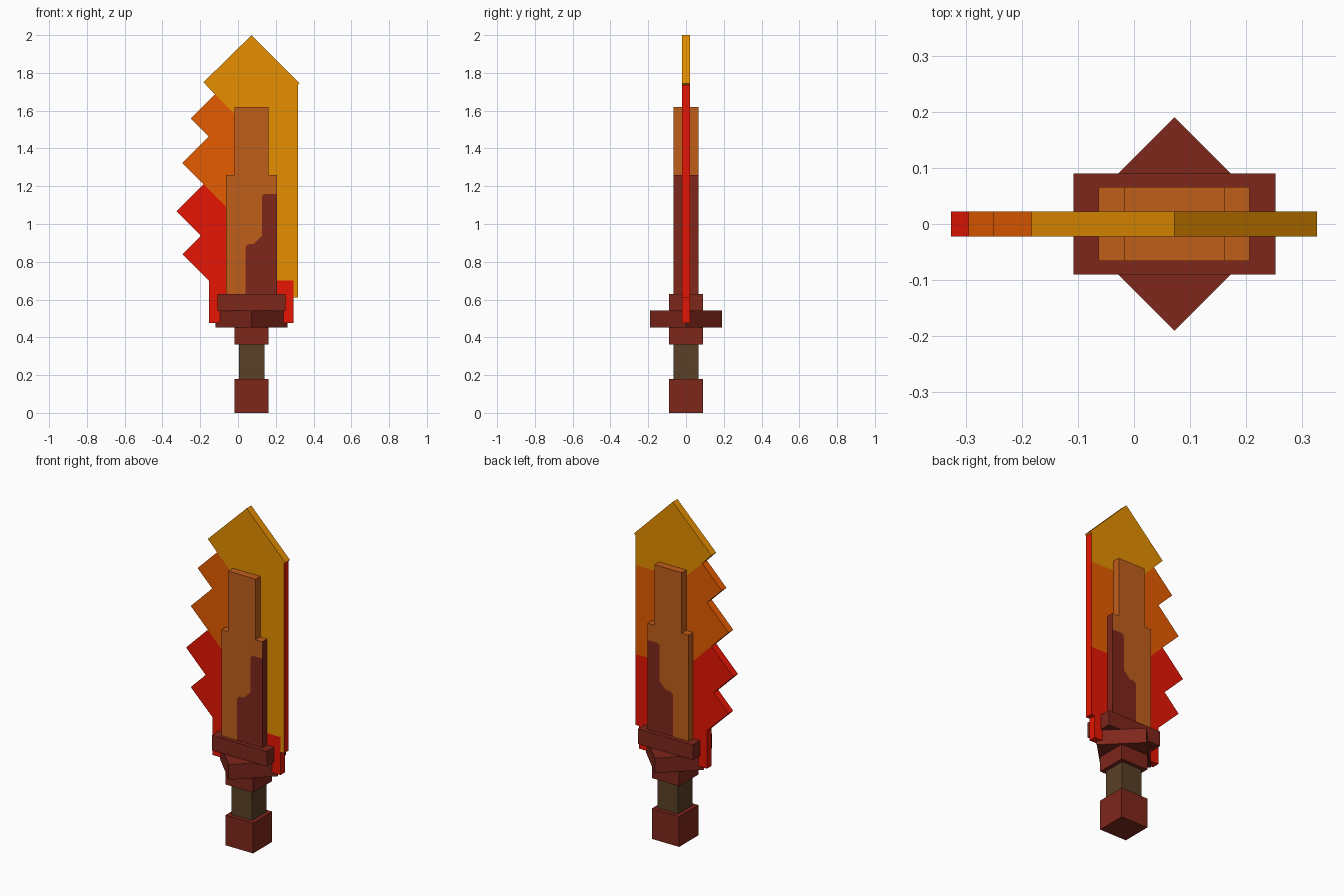
import bpy, bmesh
from mathutils import Vector

if "Cube" in bpy.data.objects:
    bpy.data.objects.remove(bpy.data.objects["Cube"])


def material(name, rgb):
    m = bpy.data.materials.new(name)
    m.diffuse_color = (*rgb, 1)
    m.use_nodes = True
    m.node_tree.nodes["Principled BSDF"].inputs["Base Color"].default_value = m.diffuse_color
    return m


GOLD = material("gold", (0.79, 0.275, 0.0))
ORANGE = material("orange", (0.79, 0.107, 0.0))
RED = material("red", (0.79, 0.008, 0.001))
BROWN = material("copper_brown", (0.527, 0.112, 0.011))
MAROON = material("maroon", (0.209, 0.020, 0.011))
OLIVE = material("olive_brown", (0.098, 0.051, 0.019))
CX = 0.072  # centre line of the hilt


def finish(name, bm, mats):
    me = bpy.data.meshes.new(name)
    bm.to_mesh(me)
    bm.free()
    for m in mats:
        me.materials.append(m)
    ob = bpy.data.objects.new(name, me)
    bpy.context.collection.objects.link(ob)
    return ob


def prism(name, outline, half, mats, cuts=(), rule=None):
    """Extrude an x-z outline along y, cut it along a*x + b*z = c, colour faces by rule."""
    bm = bmesh.new()
    face = bm.faces.new([bm.verts.new((x, -half, z)) for x, z in outline])
    ext = bmesh.ops.extrude_face_region(bm, geom=[face])["geom"]
    bmesh.ops.translate(bm, vec=(0, 2 * half, 0),
                        verts=[v for v in ext if isinstance(v, bmesh.types.BMVert)])
    bmesh.ops.recalc_face_normals(bm, faces=bm.faces[:])
    bmesh.ops.triangulate(bm, faces=bm.faces[:])
    for a, b, c in cuts:
        n = Vector((a, 0, b))
        bmesh.ops.bisect_plane(bm, geom=bm.verts[:] + bm.edges[:] + bm.faces[:],
                               plane_co=n * c / n.length_squared, plane_no=n, dist=1e-5)
    if rule:
        bm.normal_update()
        for f in bm.faces:
            p = f.calc_center_median()
            f.material_index = rule(p.x, p.z, f.normal)
    bmesh.ops.dissolve_limit(bm, angle_limit=0.01, verts=bm.verts[:],
                             edges=bm.edges[:], delimit={'MATERIAL'})
    return finish(name, bm, mats)


def box(name, half_x, half_y, z0, z1, mat):
    x0, x1 = CX - half_x, CX + half_x
    return prism(name, [(x0, z0), (x1, z0), (x1, z1), (x0, z1)], half_y, [mat])


# Saw-toothed blade with three colour bands
blade_outline = [(CX, 2.0), (0.326, 1.745), (0.318, 1.737), (0.318, 0.61), (0.295, 0.61),
                 (0.295, 0.475), (-0.153, 0.475), (-0.153, 0.70), (-0.295, 0.84),
                 (-0.197, 0.938), (-0.326, 1.067), (-0.183, 1.21), (-0.295, 1.322),
                 (-0.154, 1.463), (-0.25, 1.559), (-0.122, 1.687), (-0.183, 1.75)]


def blade_colour(x, z, n):
    if n.x > 0.9:                                   # straight cutting edge
        return 2
    if n.y < -0.9 and x > 0 and (z > 0.70 or x > 0.295):
        return 0                                    # gold front strip
    if z > 1.56 and x + z > 1.565:
        return 0
    return 1 if z > 1.03 and x + z > 1.027 else 2


prism("blade", blade_outline, 0.022, [GOLD, ORANGE, RED],
      [(1, 1, 1.565), (1, 1, 1.027), (0, 1, 1.56), (0, 1, 1.03), (0, 1, 0.70),
       (1, 0, 0), (1, 0, 0.295)], blade_colour)

# Stepped central spine with a darker lower patch
spine_outline = [(-0.063, 0.60), (0.206, 0.60), (0.206, 1.26), (0.162, 1.26),
                 (0.162, 1.62), (-0.018, 1.62), (-0.018, 1.26), (-0.063, 1.26)]


def spine_colour(x, z, n):
    if n.x > 0.9:
        return 1 if z < 1.26 else 0
    if z > 1.16 or x < 0.04 or x - z < -1.02:
        return 0
    if x > 0.127 or x - z > -0.81:
        return 1
    return 1 if z < 0.895 and x - z > -0.84 else 0


prism("spine", spine_outline, 0.066, [BROWN, MAROON],
      [(1, 0, 0.04), (1, 0, 0.127), (0, 1, 0.895), (0, 1, 1.16), (0, 1, 1.26),
       (1, -1, -0.81), (1, -1, -0.84), (1, -1, -1.02)], spine_colour)

# Hilt
box("guard_bar", 0.18, 0.09, 0.54, 0.63, MAROON)
box("collar", 0.09, 0.09, 0.361, 0.455, MAROON)
box("grip", 0.067, 0.067, 0.17, 0.37, OLIVE)
box("pommel", 0.09, 0.09, 0.0, 0.18, MAROON)

# Diamond-shaped guard plate
bm = bmesh.new()
base = bm.faces.new([bm.verts.new((CX + x, y, 0.451))
                     for x, y in [(0.19, 0), (0, 0.19), (-0.19, 0), (0, -0.19)]])
top = bmesh.ops.extrude_face_region(bm, geom=[base])["geom"]
bmesh.ops.translate(bm, vec=(0, 0, 0.09),
                    verts=[v for v in top if isinstance(v, bmesh.types.BMVert)])
bmesh.ops.recalc_face_normals(bm, faces=bm.faces[:])
finish("guard_diamond", bm, [MAROON])
